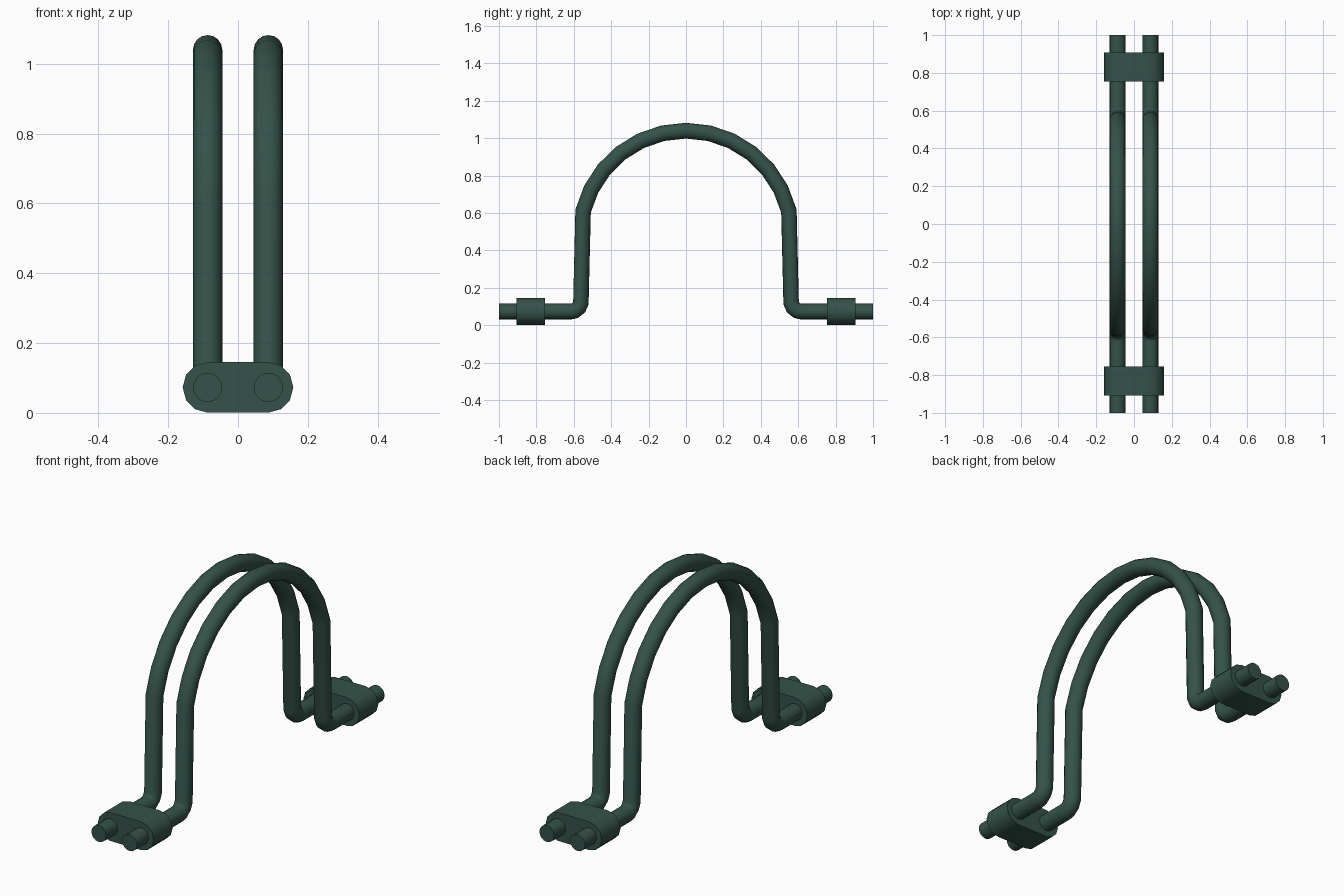
import bpy, bmesh
from math import sin, cos, pi, radians

if "Cube" in bpy.data.objects:
    bpy.data.objects.remove(bpy.data.objects["Cube"])

mat = bpy.data.materials.new("dark_green")
mat.diffuse_color = (0.035, 0.085, 0.068, 1)
mat.use_nodes = True
mat.node_tree.nodes["Principled BSDF"].inputs["Base Color"].default_value = mat.diffuse_color

X, Z = 0.087, 0.073      # tube offset from centre, tube base height
TUBE_R, CLAMP_R = 0.042, 0.0725


def finish(ob, angle):
    ob.data.materials.clear()
    ob.data.materials.append(mat)
    bpy.ops.object.select_all(action='DESELECT')
    ob.select_set(True)
    bpy.context.view_layer.objects.active = ob
    if ob.type == 'CURVE':
        bpy.ops.object.convert(target='MESH')
    bpy.ops.object.shade_smooth_by_angle(angle=radians(angle))


# Centre line in (y, z): foot, elbow, leg, arch, then mirrored
foot = [(-1.0, Z), (-0.615, Z), (-0.595, 0.077), (-0.573, 0.094), (-0.562, 0.12)]
R, half = 0.567, radians(76)
arch = [(R * sin(half * i / 6), 1.04 - R + R * cos(half * i / 6)) for i in range(-6, 7)]
path = foot + arch + [(-y, z) for y, z in reversed(foot)]


def tube(name, x):
    cu = bpy.data.curves.new(name, 'CURVE')
    cu.dimensions = '3D'
    cu.bevel_depth = TUBE_R
    cu.bevel_resolution = 6
    cu.use_fill_caps = True
    sp = cu.splines.new('POLY')
    sp.points.add(len(path) - 1)
    for p, (y, z) in zip(sp.points, path):
        p.co = (x, y, z, 1)
    ob = bpy.data.objects.new(name, cu)
    bpy.context.collection.objects.link(ob)
    finish(ob, 40)


def clamp(name, y0, y1):
    # Block with rounded ends around both tubes
    prof = []
    for side in (1, -1):
        for i in range(7):
            a = -pi / 2 + pi * i / 6
            prof.append((side * (X - 0.001 + CLAMP_R * cos(a)), Z + side * CLAMP_R * sin(a)))
    bm = bmesh.new()
    face = bm.faces.new([bm.verts.new((x, y0, z)) for x, z in prof])
    ext = bmesh.ops.extrude_face_region(bm, geom=[face], use_keep_orig=True)
    verts = [g for g in ext["geom"] if isinstance(g, bmesh.types.BMVert)]
    bmesh.ops.translate(bm, verts=verts, vec=(0, y1 - y0, 0))
    bmesh.ops.recalc_face_normals(bm, faces=bm.faces)
    me = bpy.data.meshes.new(name)
    bm.to_mesh(me)
    bm.free()
    ob = bpy.data.objects.new(name, me)
    bpy.context.collection.objects.link(ob)
    finish(ob, 35)


tube("left_tube", -X)
tube("right_tube", X)
clamp("front_clamp", -0.907, -0.755)
clamp("back_clamp", 0.755, 0.907)
